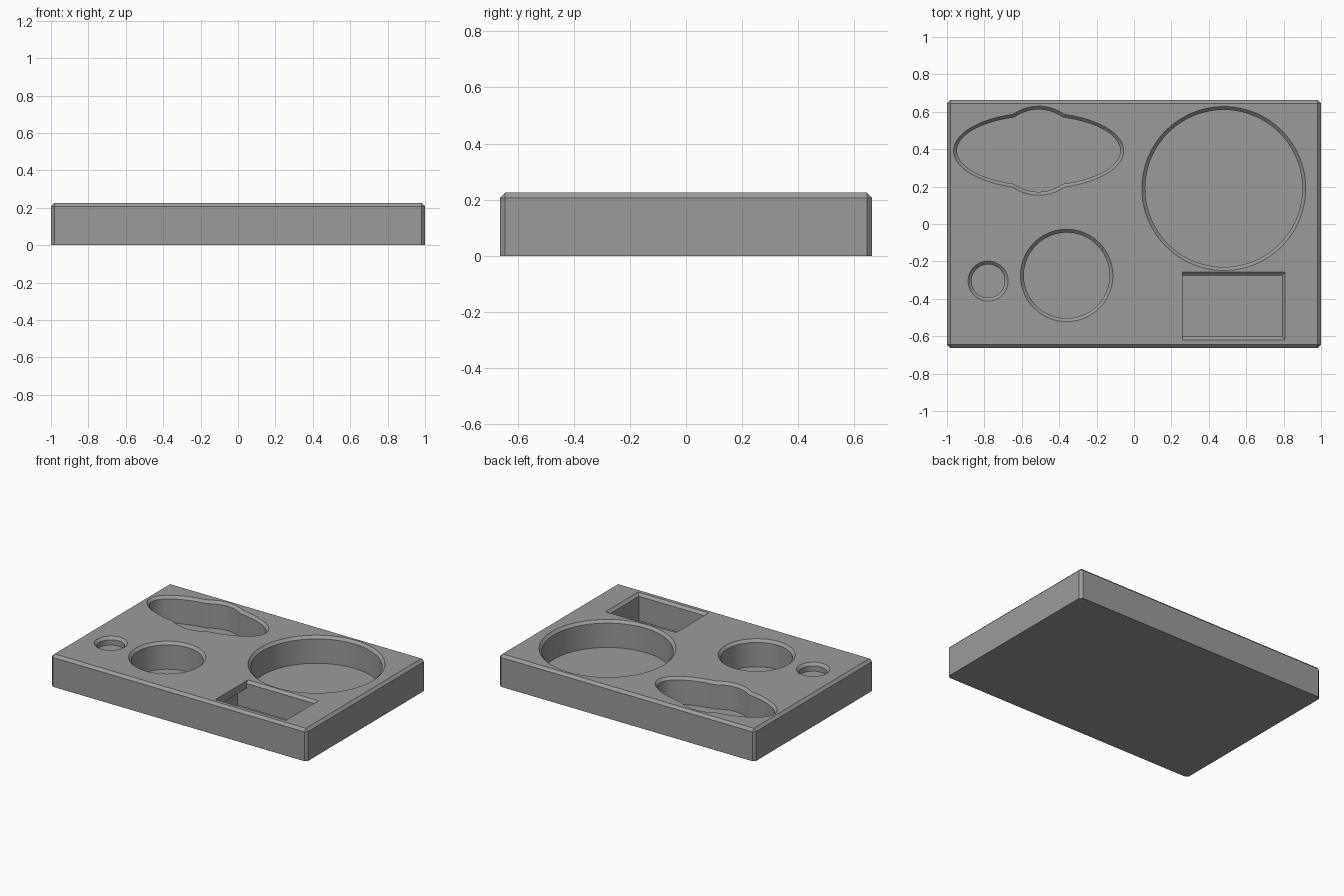
import bpy, bmesh, math

if "Cube" in bpy.data.objects:
    bpy.data.objects.remove(bpy.data.objects["Cube"])

TOP, FLOOR, CH = 0.225, 0.035, 0.018   # block height, pocket floor, chamfer width

grey = bpy.data.materials.new("mid grey")
grey.diffuse_color = (0.33, 0.33, 0.33, 1)
grey.use_nodes = True
grey.node_tree.nodes["Principled BSDF"].inputs["Base Color"].default_value = grey.diffuse_color


def add_object(name, bm):
    bmesh.ops.recalc_face_normals(bm, faces=bm.faces)
    mesh = bpy.data.meshes.new(name)
    bm.to_mesh(mesh)
    bm.free()
    mesh.materials.append(grey)
    ob = bpy.data.objects.new(name, mesh)
    bpy.context.collection.objects.link(ob)
    return ob


def loft(name, rings):
    """Closed solid through rings of equal point count."""
    bm = bmesh.new()
    loops = [[bm.verts.new(p) for p in ring] for ring in rings]
    n = len(loops[0])
    for a, b in zip(loops, loops[1:]):
        for i in range(n):
            j = (i + 1) % n
            bm.faces.new((a[i], a[j], b[j], b[i]))
    bm.faces.new(loops[0][::-1])
    bm.faces.new(loops[-1])
    return add_object(name, bm)


def pocket(name, outline, floor=FLOOR):
    """Straight pocket with a chamfered mouth; outline(offset) gives xy points."""
    levels = [(floor, 0), (TOP - CH, 0), (TOP + 0.01, CH + 0.01)]
    return loft(name, [[(x, y, z) for x, y in outline(o)] for z, o in levels])


def circle(cx, cy, r, n=96):
    return lambda o: [(cx + (r + o) * math.cos(t), cy + (r + o) * math.sin(t))
                      for t in (2 * math.pi * i / n for i in range(n))]


def lobed(cx, cy, a, b, r, n=144):
    """Union of a long ellipse and a circle sharing one centre."""
    def outline(o):
        pts = []
        for i in range(n):
            t = 2 * math.pi * i / n
            c, s = math.cos(t), math.sin(t)
            d = max(r + o, 1 / math.hypot(c / (a + o), s / (b + o)))
            pts.append((cx + d * c, cy + d * s))
        return pts
    return outline


def rect(x0, x1, y0, y1, left=0):
    """Rectangle whose left side stays straight unless left is 1."""
    return lambda o: [(x0 - o * left, y0 - o), (x1 + o, y0 - o),
                      (x1 + o, y1 + o), (x0 - o * left, y1 + o)]


# Block with chamfered top and upright edges
bm = bmesh.new()
bmesh.ops.create_cube(bm, size=1)
for v in bm.verts:
    v.co = (v.co.x * 2, v.co.y * 1.326, (v.co.z + 0.5) * TOP)
edges = [e for e in bm.edges if max(v.co.z for v in e.verts) > 0.1]
bmesh.ops.bevel(bm, geom=edges, offset=CH, segments=1, affect='EDGES')
tray = add_object("tray_block", bm)

# Pockets, with a hidden undercut left of the rectangular one
cutters = [
    pocket("large_round_pocket", circle(0.48, 0.19, 0.42, 128)),
    pocket("medium_round_pocket", circle(-0.36, -0.275, 0.229)),
    pocket("small_round_pocket", circle(-0.78, -0.305, 0.089, 64), 0.17),
    pocket("lobed_pocket", lobed(-0.51, 0.392, 0.437, 0.186, 0.22)),
    pocket("rectangular_pocket", rect(0.258, 0.79, -0.602, -0.275)),
    loft("undercut", [[(x, y, z) for x, y in rect(0.19, 0.5, -0.602, -0.275)(0)]
                      for z in (FLOOR, 0.172)]),
]

bpy.context.view_layer.objects.active = tray
tray.select_set(True)
for c in cutters:
    m = tray.modifiers.new(c.name, 'BOOLEAN')
    m.operation, m.solver, m.object = 'DIFFERENCE', 'EXACT', c
    bpy.ops.object.modifier_apply(modifier=m.name)
for c in cutters:
    bpy.data.objects.remove(c, do_unlink=True)

bpy.ops.object.shade_smooth_by_angle(angle=math.radians(25))
